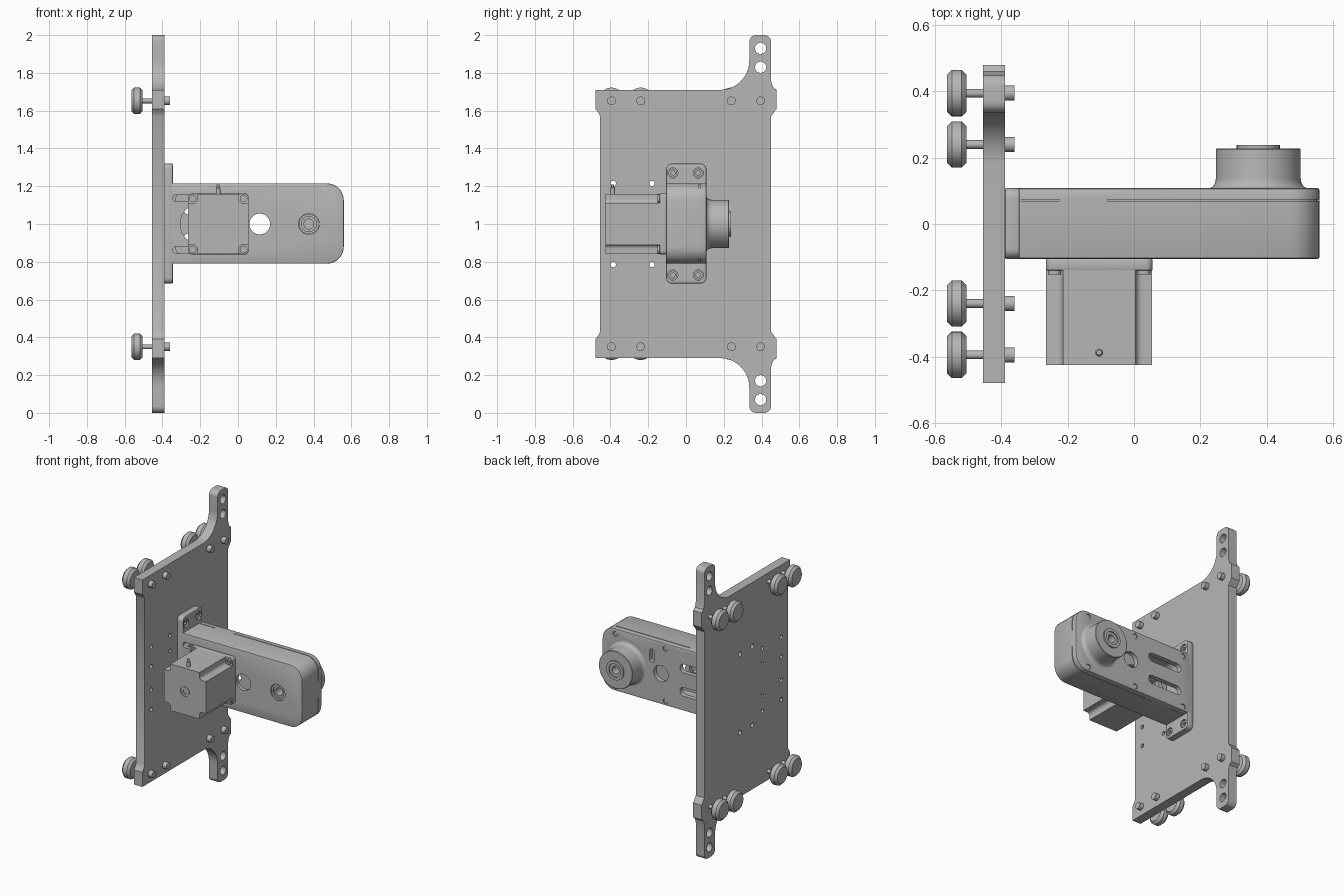
import bpy, bmesh, math

if "Cube" in bpy.data.objects:
    bpy.data.objects.remove(bpy.data.objects["Cube"])

metal = bpy.data.materials.new("grey_metal")
metal.use_nodes = True
GREY = (0.47, 0.47, 0.47, 1)
metal.diffuse_color = GREY
metal.node_tree.nodes["Principled BSDF"].inputs["Base Color"].default_value = GREY


# 2D outlines
def circle(u, v, r, n=32):
    return [(u + r * math.cos(2 * math.pi * i / n), v + r * math.sin(2 * math.pi * i / n)) for i in range(n)]


def arc(u, v, r, a, b, n=8):
    angles = [math.radians(a + (b - a) * i / n) for i in range(n + 1)]
    return [(u + r * math.cos(t), v + r * math.sin(t)) for t in angles]


def rounded(u0, u1, v0, v1, r):
    return (arc(u1 - r, v1 - r, r, 0, 90) + arc(u0 + r, v1 - r, r, 90, 180)
            + arc(u0 + r, v0 + r, r, 180, 270) + arc(u1 - r, v0 + r, r, 270, 360))


# Solids: an outline extruded along an axis, or a profile turned around it
def place(axis, u, v, d):
    return {"x": (d, u, v), "y": (u, d, v), "z": (u, v, d)}[axis]


def finish(name, bm):
    bmesh.ops.remove_doubles(bm, verts=bm.verts, dist=1e-5)
    bmesh.ops.recalc_face_normals(bm, faces=bm.faces)
    mesh = bpy.data.meshes.new(name)
    bm.to_mesh(mesh)
    bm.free()
    mesh.materials.append(metal)
    obj = bpy.data.objects.new(name, mesh)
    bpy.context.collection.objects.link(obj)
    return obj


def prism(name, axis, outline, d0, d1):
    bm = bmesh.new()
    rows = [[bm.verts.new(place(axis, u, v, d)) for u, v in outline] for d in (d0, d1)]
    n = len(outline)
    bm.faces.new(rows[0])
    bm.faces.new(rows[1])
    for i in range(n):
        j = (i + 1) % n
        bm.faces.new((rows[0][i], rows[0][j], rows[1][j], rows[1][i]))
    return finish(name, bm)


def lathe(name, axis, u, v, profile, n=40, closed=False):
    bm = bmesh.new()
    rings = [[bm.verts.new(place(axis, a, b, d)) for a, b in circle(u, v, r, n)] for r, d in profile]
    if closed:
        rings.append(rings[0])
    else:
        bm.faces.new(rings[0])
        bm.faces.new(rings[-1])
    for p, q in zip(rings, rings[1:]):
        for i in range(n):
            j = (i + 1) % n
            bm.faces.new((p[i], p[j], q[j], q[i]))
    return smooth(finish(name, bm))


def apply_modifiers(obj):
    dg = bpy.context.evaluated_depsgraph_get()
    mesh = bpy.data.meshes.new_from_object(obj.evaluated_get(dg))
    obj.modifiers.clear()
    obj.data = mesh


def cut(obj, axis, outlines, d0, d1):
    for outline in outlines:
        cutter = prism("cutter", axis, outline, d0, d1)
        cutter.hide_render = True
        mod = obj.modifiers.new("cut", "BOOLEAN")
        mod.operation, mod.solver, mod.object = "DIFFERENCE", "EXACT", cutter
        apply_modifiers(obj)
        bpy.data.objects.remove(cutter)


def bevel(obj, width):
    mod = obj.modifiers.new("bevel", "BEVEL")
    mod.width, mod.segments, mod.angle_limit = width, 2, math.radians(50)
    apply_modifiers(obj)


def smooth(obj):
    bpy.ops.object.select_all(action="DESELECT")
    obj.select_set(True)
    bpy.context.view_layer.objects.active = obj
    bpy.ops.object.shade_smooth_by_angle(angle=math.radians(30))
    return obj


# Carriage plate, upper half of its outline mirrored about z = 1
half = [(-0.455, 1.57), (-0.465, 1.59), (-0.48, 1.61), (-0.48, 1.71)]
half += arc(0.18, 1.865, 0.155, 270, 360, 12)
half += arc(0.37, 1.965, 0.035, 180, 90) + arc(0.415, 1.965, 0.035, 90, 0)
half += [(0.45, 1.76), (0.46, 1.725), (0.48, 1.71), (0.48, 1.61), (0.465, 1.59), (0.45, 1.57)]
plate = prism("carriage_plate", "x", half + [(y, 2 - z) for y, z in reversed(half)], -0.455, -0.39)
holes = [(0.395, 0.93, 0.03), (0.395, 0.83, 0.03), (-0.385, 0.215, 0.014), (-0.18, 0.215, 0.014),
         (-0.385, 0.08, 0.014), (-0.18, 0.11, 0.012), (-0.07, 0.27, 0.016), (0.065, 0.27, 0.016)]
cut(plate, "x", [circle(y, 1 + s * z, r, 20) for y, z, r in holes for s in (1, -1)], -0.5, -0.35)
smooth(plate)

# Rollers with their axles and end nuts
for z in (0.35, 1.652):
    for y in (-0.395, -0.24, 0.24, 0.395):
        lathe("roller", "x", y, z, [(0.055, -0.565), (0.07, -0.55), (0.07, -0.52), (0.055, -0.505)])
        lathe("roller_axle", "x", y, z, [(0.013, -0.51), (0.013, -0.38)], 20)
        lathe("axle_nut", "x", y, z, [(0.023, -0.395), (0.023, -0.36)], 24)

# Mounting flange with four socket screws
flange = prism("mounting_flange", "x", rounded(-0.105, 0.108, 0.685, 1.32, 0.03), -0.39, -0.345)
bolts = [(y, z) for y in (-0.07, 0.065) for z in (0.73, 1.27)]
bevel(flange, 0.005)
cut(flange, "x", [circle(y, z, 0.027) for y, z in bolts], -0.365, -0.3)
smooth(flange)
for y, z in bolts:
    lathe("flange_screw", "x", y, z, [(0.023, -0.37), (0.023, -0.352), (0.012, -0.352), (0.012, -0.363)], 24)

# Drive housing: front openings, rear slots, then the hollow behind them
box = [(-0.385, 0.79)] + arc(0.47, 0.88, 0.09, 270, 360) + arc(0.47, 1.125, 0.09, 0, 90) + [(-0.385, 1.215)]
housing = prism("drive_housing", "y", box, -0.105, 0.108)
bevel(housing, 0.006)
front_cuts = [rounded(-0.305, 0.03, 0.89, 1.11, 0.108), circle(0.375, 1, 0.055)]
back_cuts = [rounded(0.165, 0.2, 1.06, 1.15, 0.017)]
for s in (1, -1):
    z = 1 + s * 0.137
    front_cuts.append(rounded(-0.345, -0.1, z - 0.018, z + 0.018, 0.017))
    z = 1 + s * 0.08
    back_cuts.append(rounded(-0.29, -0.03, z - 0.03, z + 0.03, 0.029))
cut(housing, "y", front_cuts, -0.2, -0.03)
cut(housing, "y", back_cuts, 0.03, 0.2)
cut(housing, "y", [circle(0.115, 1, 0.055)], -0.2, 0.2)
cut(housing, "y", [rounded(-0.33, 0.52, 0.83, 1.175, 0.05)], -0.08, 0.075)
screws = [(x, 1 + s * 0.18) for x in (-0.31, 0.08, 0.46) for s in (1, -1)]
cut(housing, "y", [circle(x, z, 0.018, 20) for x, z in screws], 0.1, 0.2)

# Seam grooves of the cover, wrapping round the outer corners
seam = [(-0.08, 1.209)] + arc(0.47, 1.125, 0.084, 90, 0) + [(0.554, 1.06), (0.58, 1.06)]
seam += arc(0.47, 1.125, 0.11, 0, 90) + [(-0.08, 1.235)]
short_seam = [(-0.34, 1.209), (-0.225, 1.209), (-0.225, 1.235), (-0.34, 1.235)]
for path in (seam, short_seam):
    cut(housing, "y", [path, [(x, 2.005 - z) for x, z in path]], 0.069, 0.074)
smooth(housing)
for x, z in screws:
    lathe("cover_screw", "y", x, z, [(0.015, 0.09), (0.015, 0.104)], 20)

# Output pulley, bored hub and front bearing ring
flare = [(0.128 + 0.022 * (1 - math.sin(t)), 0.138 - 0.03 * math.cos(t)) for t in
         [math.pi / 2 * i / 6 for i in range(7)]]
lathe("output_pulley", "y", 0.375, 1, [(0.04, 0.1)] + flare + [(0.128, 0.225), (0.125, 0.228), (0.04, 0.228)],
      64, True)
lathe("output_hub", "y", 0.375, 1, [(0.026, -0.09), (0.045, -0.09), (0.045, 0.08), (0.065, 0.21), (0.065, 0.238),
                                    (0.045, 0.238), (0.045, 0.23), (0.026, 0.23)], 40, True)
lathe("front_bearing", "y", 0.375, 1, [(0.04, -0.098), (0.053, -0.098), (0.053, -0.07), (0.04, -0.07)], 40, True)

# Motor: square mounting end, notched body and rear bearing
MX = -0.105


def notched(h, n):
    quarter = [(h, h - n)] + arc(h - n + 0.02, h - n + 0.02, 0.02, 270, 180, 5) + [(h - n, h)]
    pts = []
    for k in range(4):
        c, s = round(math.cos(k * math.pi / 2)), round(math.sin(k * math.pi / 2))
        pts += [(MX + c * u - s * v, 1 + s * u + c * v) for u, v in quarter]
    return pts


mount = prism("motor_mount_face", "y", rounded(MX - 0.161, MX + 0.161, 0.839, 1.161, 0.02), -0.14, -0.105)
bevel(mount, 0.004)
smooth(mount)
body = prism("motor_body", "y", notched(0.16, 0.05), -0.425, -0.135)
cut(body, "y", [circle(MX, 1, 0.035)], -0.5, -0.419)
smooth(body)
lathe("motor_rear_bearing", "y", MX, 1, [(0.016, -0.40), (0.031, -0.40), (0.031, -0.424), (0.016, -0.424)], 32, True)
lathe("motor_shaft", "y", MX, 1, [(0.015, -0.415), (0.015, -0.05)], 24)
lathe("drive_pulley", "y", MX, 1, [(0.05, -0.075), (0.05, 0.06)], 32)
for dx in (-0.135, 0.135):
    for z in (0.865, 1.135):
        lathe("motor_screw", "y", MX + dx, z, [(0.02, -0.135), (0.02, -0.152), (0.01, -0.152), (0.01, -0.145)], 20)

# Cable plug on top of the motor
lathe("motor_cable", "z", MX, -0.388, [(0.012, 1.15), (0.012, 1.19), (0.008, 1.195), (0.008, 1.21)], 16)
